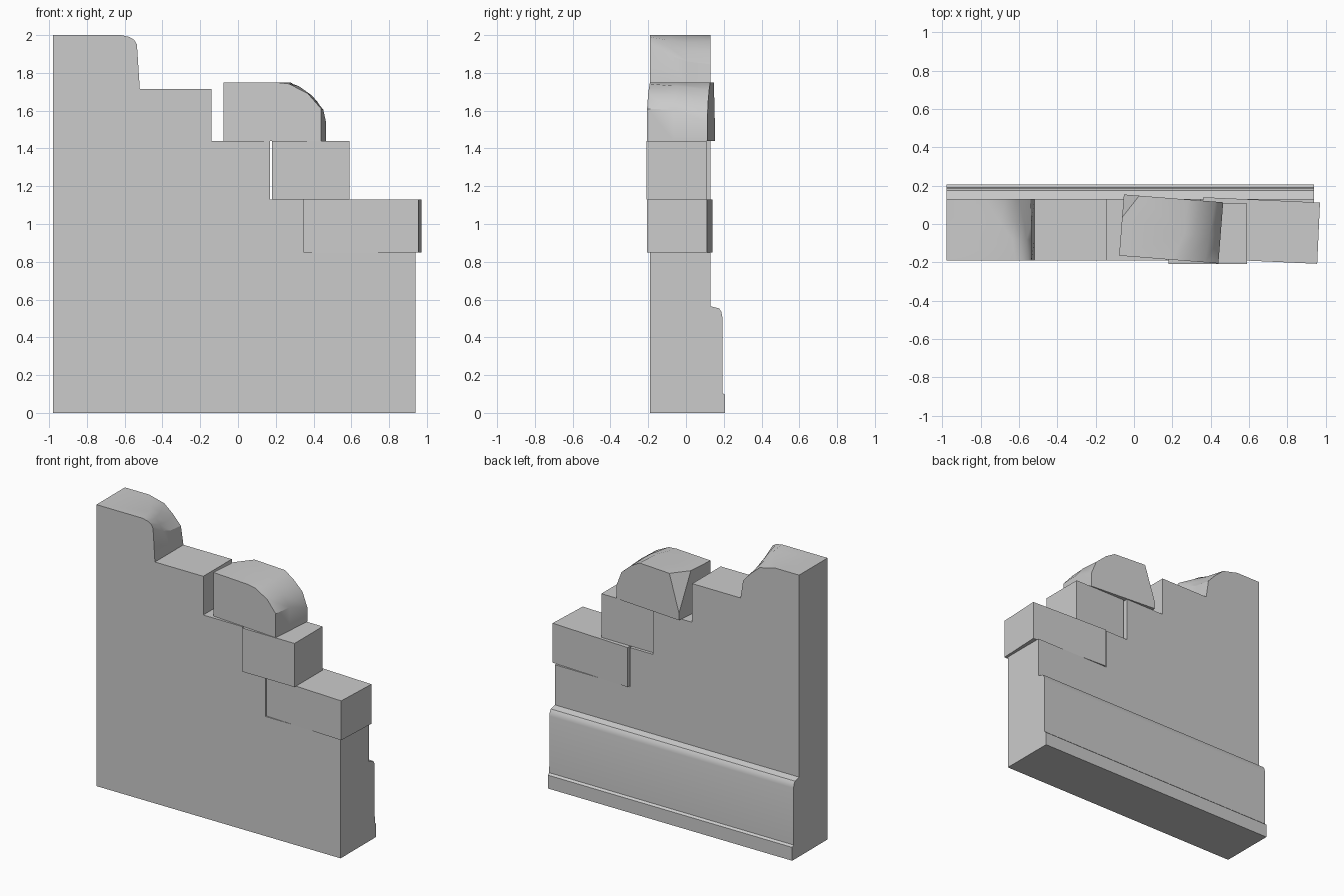
import bpy, bmesh
from math import radians
from mathutils import Vector

cube = bpy.data.objects.get("Cube")
if cube:
    bpy.data.objects.remove(cube, do_unlink=True)

stone = bpy.data.materials.new("grey stone")
stone.use_nodes = True
GREY = (0.6, 0.6, 0.6, 1)
stone.diffuse_color = GREY
stone.node_tree.nodes["Principled BSDF"].inputs["Base Color"].default_value = GREY


def loft(name, sections, origin=(0, 0, 0), turn=0, chip=None):
    """Skin equal-length loops into a closed solid; chip is a cutting plane (point, normal)."""
    bm = bmesh.new()
    rings = [[bm.verts.new(p) for p in s] for s in sections]
    n = len(rings[0])
    for a, b in zip(rings, rings[1:]):
        for i in range(n):
            j = (i + 1) % n
            bm.faces.new((a[i], a[j], b[j], b[i]))
    bm.faces.new(rings[0])
    bm.faces.new(rings[-1])
    if chip:
        bmesh.ops.bisect_plane(bm, geom=bm.verts[:] + bm.edges[:] + bm.faces[:],
                               plane_co=chip[0], plane_no=chip[1], clear_outer=True)
        bmesh.ops.holes_fill(bm, edges=[e for e in bm.edges if e.is_boundary], sides=0)
    bmesh.ops.recalc_face_normals(bm, faces=bm.faces)
    mesh = bpy.data.meshes.new(name)
    bm.to_mesh(mesh)
    bm.free()
    ob = bpy.data.objects.new(name, mesh)
    ob.location = origin
    ob.rotation_euler.z = radians(turn)
    ob.data.materials.append(stone)
    bpy.context.collection.objects.link(ob)
    bpy.ops.object.select_all(action='DESELECT')
    ob.select_set(True)
    bpy.context.view_layer.objects.active = ob
    bpy.ops.object.shade_smooth_by_angle(angle=radians(32))
    return ob


def block(name, center, size, turn):
    x, y, z = (s / 2 for s in size)
    ring = [(-x, -z), (x, -z), (x, z), (-x, z)]
    return loft(name, [[(u, v, w) for u, w in ring] for v in (-y, y)], center, turn)


# Stepped wall, with a worn shoulder that sinks towards the back
steps = [(-.52, 1.715), (-.14, 1.715), (-.14, 1.44), (.17, 1.44), (.17, 1.13),
         (.35, 1.13), (.35, .85), (.94, .85), (.94, 0), (-.98, 0), (-.98, 2)]
shoulders = {
    -.19: [(-.62, 2), (-.575, 1.99), (-.55, 1.975), (-.535, 1.95)],
    -.08: [(-.635, 2), (-.59, 1.97), (-.56, 1.93), (-.535, 1.89)],
    .01: [(-.70, 2), (-.62, 1.96), (-.575, 1.91), (-.535, 1.86)],
    .13: [(-.79, 2), (-.67, 1.97), (-.60, 1.91), (-.54, 1.845)],
}
loft("stepped_wall", [[(x, y, z) for x, z in top + steps] for y, top in shoulders.items()])

# Moulded plinth along the back
plinth = [(.13, 0), (.207, 0), (.207, .095), (.193, .107), (.192, .51),
          (.187, .535), (.175, .553), (.13, .565)]
loft("back_plinth", [[(x, y, z) for y, z in plinth] for x in (-.98, .94)])

# Loose stones on the steps
block("lower_stone", (.659, -.034, .99), (.61, .32, .28), -2.6)
block("middle_stone", (.385, -.05, 1.285), (.41, .316, .31), 0)

# Top stone with a rounded right shoulder and one chipped corner
base = [(.26, 1.44), (-.26, 1.44), (-.26, 1.75)]
crowns = {
    -.16: [(.02, 1.75), (.09, 1.742), (.19, 1.69), (.26, 1.61)],
    -.02: [(.07, 1.75), (.13, 1.73), (.20, 1.68), (.26, 1.605)],
    .16: [(.07, 1.75), (.14, 1.71), (.22, 1.64), (.26, 1.54)],
}
a, b, c = Vector((-.26, .04, 1.75)), Vector((-.18, .16, 1.75)), Vector((-.26, .16, 1.49))
normal = (b - a).cross(c - a)
if normal.y < 0:
    normal.negate()
loft("top_stone", [[(x, y, z) for x, z in top + base] for y, top in crowns.items()],
     (.194, -.026, 0), -4.5, (a, normal))
